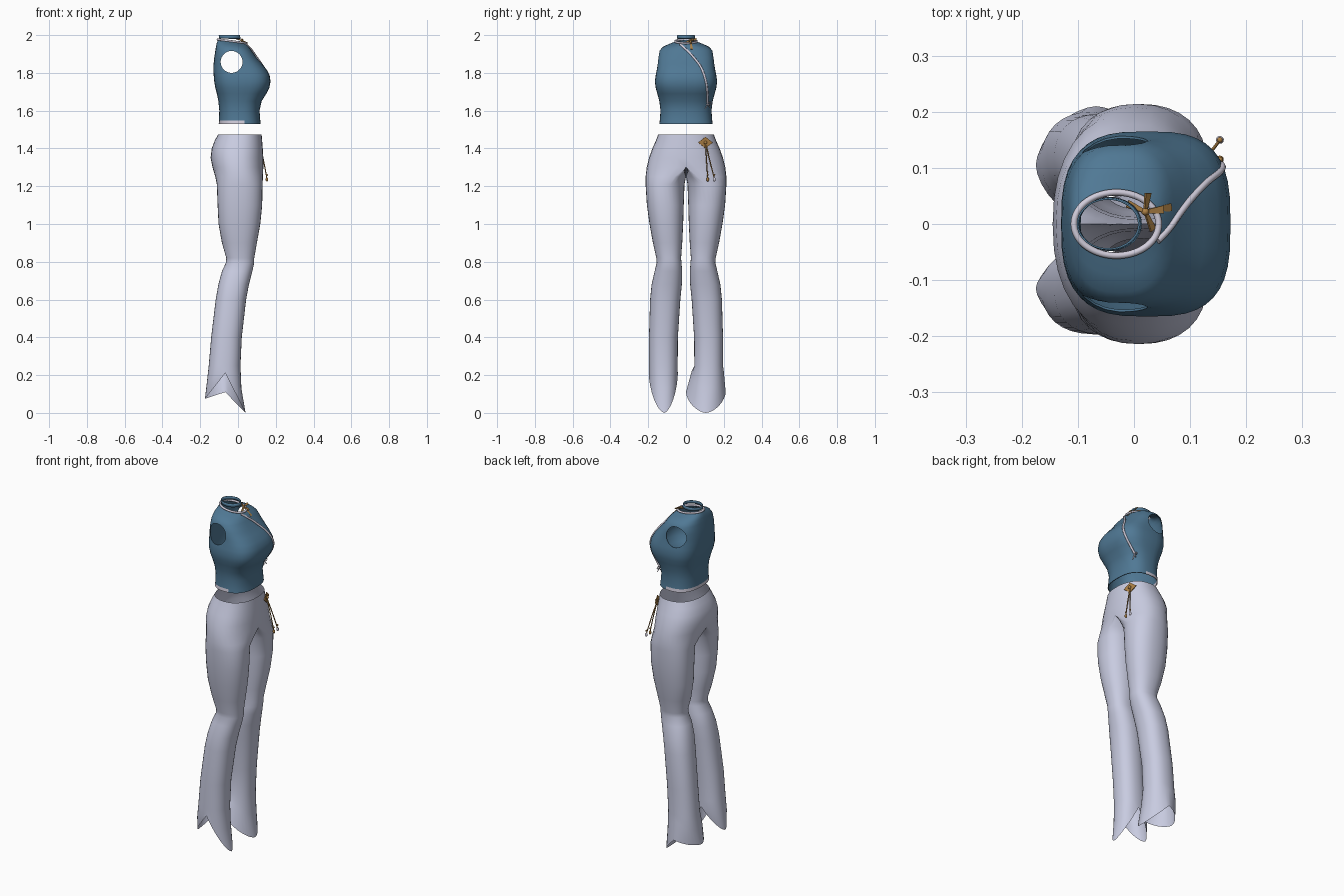
import bpy, bmesh
from math import sin, cos, pi, copysign
from mathutils import Vector

if "Cube" in bpy.data.objects:
    bpy.data.objects.remove(bpy.data.objects["Cube"])


def material(name, color):
    m = bpy.data.materials.new(name)
    m.use_nodes = True
    m.diffuse_color = (*color, 1)
    m.node_tree.nodes["Principled BSDF"].inputs["Base Color"].default_value = (*color, 1)
    return m


BLUE = material("steel blue cloth", (0.08, 0.19, 0.30))
PALE = material("pale lilac cloth", (0.58, 0.60, 0.75))
TRIM = material("pale trim", (0.64, 0.61, 0.71))
GOLD = material("antique gold", (0.42, 0.22, 0.06))


def power(v, p):
    return copysign(abs(v) ** p, v)


def finish(bm, name, *mats):
    me = bpy.data.meshes.new(name)
    bm.to_mesh(me)
    bm.free()
    ob = bpy.data.objects.new(name, me)
    bpy.context.collection.objects.link(ob)
    for m in mats:
        me.materials.append(m)
    return ob


def activate(ob):
    bpy.ops.object.select_all(action='DESELECT')
    ob.select_set(True)
    bpy.context.view_layer.objects.active = ob


def smooth(ob, angle=1.0):
    activate(ob)
    bpy.ops.object.shade_smooth_by_angle(angle=angle)


def skin(bm, rings):
    # Rings run from top to bottom, each counter-clockwise
    rows = [[bm.verts.new(p) for p in ring] for ring in rings]
    n = len(rows[0])
    for a, b in zip(rows, rows[1:]):
        for i in range(n):
            j = (i + 1) % n
            bm.faces.new((a[i], b[i], b[j], a[j]))


def oval(z, x0, x1, ry, p=1.0, drop=0.0, n=40):
    pts = []
    for i in range(n):
        t = 2 * pi * i / n
        c = power(cos(t), p)
        pts.append(((x0 + x1) / 2 + (x1 - x0) / 2 * c, ry * power(sin(t), p), z - drop * c))
    return pts


def tube(name, points, radius, mat, closed=False):
    cu = bpy.data.curves.new(name, 'CURVE')
    cu.dimensions = '3D'
    cu.bevel_depth = radius
    cu.bevel_resolution = 2
    cu.resolution_u = 4
    cu.use_fill_caps = True
    sp = cu.splines.new('NURBS')
    sp.points.add(len(points) - 1)
    for q, p in zip(sp.points, points):
        q.co = (*p, 1)
    sp.order_u = 3
    sp.use_endpoint_u = not closed
    sp.use_cyclic_u = closed
    cu.materials.append(mat)
    ob = bpy.data.objects.new(name, cu)
    bpy.context.collection.objects.link(ob)
    return ob


# Sleeveless top: z, back x, front x, half width, squareness
torso = [(1.965, -.105, .042, .054, 1, .01), (1.952, -.112, .052, .09, .9, .008),
         (1.938, -.116, .06, .122, .8, .004), (1.918, -.12, .072, .14, .75),
         (1.88, -.126, .098, .148, .72), (1.85, -.129, .125, .15, .7),
         (1.82, -.13, .15, .154, .68), (1.79, -.129, .167, .16, .66),
         (1.755, -.126, .172, .165, .66), (1.72, -.12, .166, .16, .68),
         (1.69, -.112, .15, .152, .72), (1.65, -.104, .125, .141, .78),
         (1.60, -.099, .114, .135, .8), (1.548, -.101, .118, .139, .8),
         (1.53, -.102, .12, .141, .8)]
bm = bmesh.new()
skin(bm, [oval(*r) for r in torso])
for f in bm.faces:
    c = f.calc_center_median()
    f.material_index = int(c.z < 1.548 and c.x < 0.03)   # hem band at the back
top = finish(bm, "sleeveless_top", BLUE, TRIM)

# Armholes cut through both sides
bm = bmesh.new()
bmesh.ops.create_cone(bm, cap_ends=True, segments=32, radius1=.058, radius2=.058, depth=.8)
cutter = finish(bm, "armhole_cutter")
cutter.rotation_euler.x = pi / 2
cutter.location = (-.034, 0, 1.858)
cutter.hide_render = True
shell = top.modifiers.new("shell", 'SOLIDIFY')
shell.thickness = .004
cut = top.modifiers.new("armholes", 'BOOLEAN')
cut.operation = 'DIFFERENCE'
cut.solver = 'EXACT'
cut.object = cutter
activate(top)
for name in ("shell", "armholes"):
    bpy.ops.object.modifier_apply(modifier=name)
bpy.data.objects.remove(cutter)
smooth(top)

# Collar band
bm = bmesh.new()
skin(bm, [oval(2.0, -.102, .01, .046), oval(1.981, -.1, .014, .048)])
collar = finish(bm, "collar_band", BLUE)
collar.modifiers.new("thickness", 'SOLIDIFY').thickness = .003
smooth(collar)

# Neck piping and the diagonal front piping laid on the chest
tube("neck_piping", oval(1.967, -.108, .045, .057, 1, .01, 20), .006, TRIM, True)
bpy.context.view_layer.update()


def on_front(ob, y, z, lift=.002):
    hit, loc, nor, _ = ob.ray_cast(Vector((1, y, z)), Vector((-1, 0, 0)))
    return loc + nor * lift if hit else Vector((.1, y, z))


line = [(-.03, 1.95), (-.01, 1.932), (.02, 1.905), (.05, 1.87), (.077, 1.835),
        (.095, 1.79), (.106, 1.75), (.112, 1.70), (.113, 1.645)]
tube("front_piping", [on_front(top, y, z) for y, z in line], .006, TRIM)

# Small pale knot at the end of the piping
knot = on_front(top, .113, 1.635, .004)
for side in (-1, 1):
    loop = [knot + Vector((.002, side * (.011 + .01 * cos(k * pi / 4)),
                           .003 + .007 * sin(k * pi / 4))) for k in range(8)]
    tube("side_knot_loop", loop, .002, TRIM, True)
    tube("side_knot_tail", [knot, knot + Vector((.004, side * .008, -.012)),
                            knot + Vector((.004, side * .013, -.022))], .002, TRIM)

# Trousers: z, back x, front x, inner y, middle y, outer y
legs = [(1.475, -.105, .125, 0, 0, .147), (1.44, -.124, .128, 0, 0, .16),
        (1.40, -.139, .131, 0, 0, .178), (1.35, -.145, .134, 0, 0, .196),
        (1.30, -.135, .134, 0, 0, .208), (1.25, -.12, .132, 0, .06, .214),
        (1.21, -.112, .13, .008, .105, .214), (1.10, -.108, .128, .012, .11, .207),
        (1.00, -.103, .118, .015, .105, .193), (.90, -.085, .1, .02, .095, .175),
        (.82, -.062, .086, .026, .09, .157), (.795, -.064, .086, .024, .09, .155),
        (.75, -.085, .076, .02, .093, .166), (.68, -.104, .058, .022, .1, .182),
        (.60, -.118, .043, .03, .108, .19), (.40, -.142, .02, .043, .118, .196),
        (.25, -.155, .013, .044, .118, .196)]
N = 32


def leg_ring(side, z, x0, x1, yin, ym, yout, p=.88, hem=None):
    pts = []
    for i in range(N):
        t = 2 * pi * i / N
        c, s = power(cos(t), p), -side * power(sin(t), p)
        y = ym + c * ((yout - ym) if cos(t) > 0 else (ym - yin))
        h = z
        if hem:                       # pointed hem, long at front and back
            h = hem[0] + ((hem[1] if s > 0 else hem[2]) - hem[0]) * abs(s)
        pts.append(((x0 + x1) / 2 + (x1 - x0) / 2 * s, side * y, h))
    return pts


bm = bmesh.new()
for side, notch, hem_y in ((-1, .21, (.043, .115, .197)), (1, .11, (.0, .105, .21))):
    rings = [leg_ring(side, *r) for r in legs]
    mid_y = (.03, .112, .2) if side > 0 else (.044, .116, .196)
    rings.append(leg_ring(side, 0, -.165, .018, *mid_y, hem=(.22, .13, .16)))
    rings.append(leg_ring(side, 0, -.175, .04, *hem_y, p=1.2, hem=(notch, .0, .075)))
    skin(bm, rings)
# Open the inside seam and join both halves
seam = [f for f in bm.faces if all(abs(v.co.y) < 1e-4 for v in f.verts)]
bmesh.ops.delete(bm, geom=seam, context='FACES')
bmesh.ops.remove_doubles(bm, verts=bm.verts, dist=1e-4)
trousers = finish(bm, "flared_trousers", PALE)
smooth(trousers)


def plates(name, quads, mat):
    bm = bmesh.new()
    for q in quads:
        bm.faces.new([bm.verts.new(p) for p in q])
    ob = finish(bm, name, mat)
    mod = ob.modifiers.new("thickness", 'SOLIDIFY')
    mod.thickness = .004
    mod.offset = 0
    return ob


def blade(a, b, w):
    # Strip widening from a to b
    a, b = Vector(a), Vector(b)
    across = (b - a).cross(Vector((1, 0, 1))).normalized() * w
    return [a - across * .4, b - across, b + across, a + across * .4]


# Gold bow at the neck
heart = (.02, .022, 1.972)
ends = [(.025, .055, 1.978), (.052, .026, 1.958), (.034, -.01, 1.955),
        (-.012, .036, 1.982), (.066, .03, 1.925)]
plates("neck_bow", [blade(heart, e, .007) for e in ends], GOLD)


def ball(name, loc, r, mat, stretch=1):
    bm = bmesh.new()
    bmesh.ops.create_uvsphere(bm, u_segments=12, v_segments=8, radius=r)
    ob = finish(bm, name, mat)
    ob.location = loc
    ob.scale.z = stretch
    smooth(ob)


ball("neck_bow_knot", heart, .007, GOLD)

# Gold diamond clasp at the waist with two hanging cords
bpy.context.view_layer.update()
clasp = on_front(trousers, .10, 1.43, .006)
plates("waist_clasp", [[clasp + Vector((-.3 * dy, dy, dz)) for dy, dz in
                        ((-.038, 0), (0, -.03), (.038, 0), (0, .03))]], GOLD)
ball("clasp_stud", clasp + Vector((.004, 0, 0)), .009, GOLD)
for y, mat in ((.115, GOLD), (.15, TRIM)):
    tip = Vector((.153, y, 1.24))
    tube("hanging_cord", [clasp, clasp.lerp(tip, .5) + Vector((.004, 0, 0)), tip], .0028, GOLD)
    ball("cord_bead", tip + Vector((0, 0, .02)), .005, GOLD)
    ball("cord_tassel", tip - Vector((0, 0, .004)), .007, mat, 1.6)
